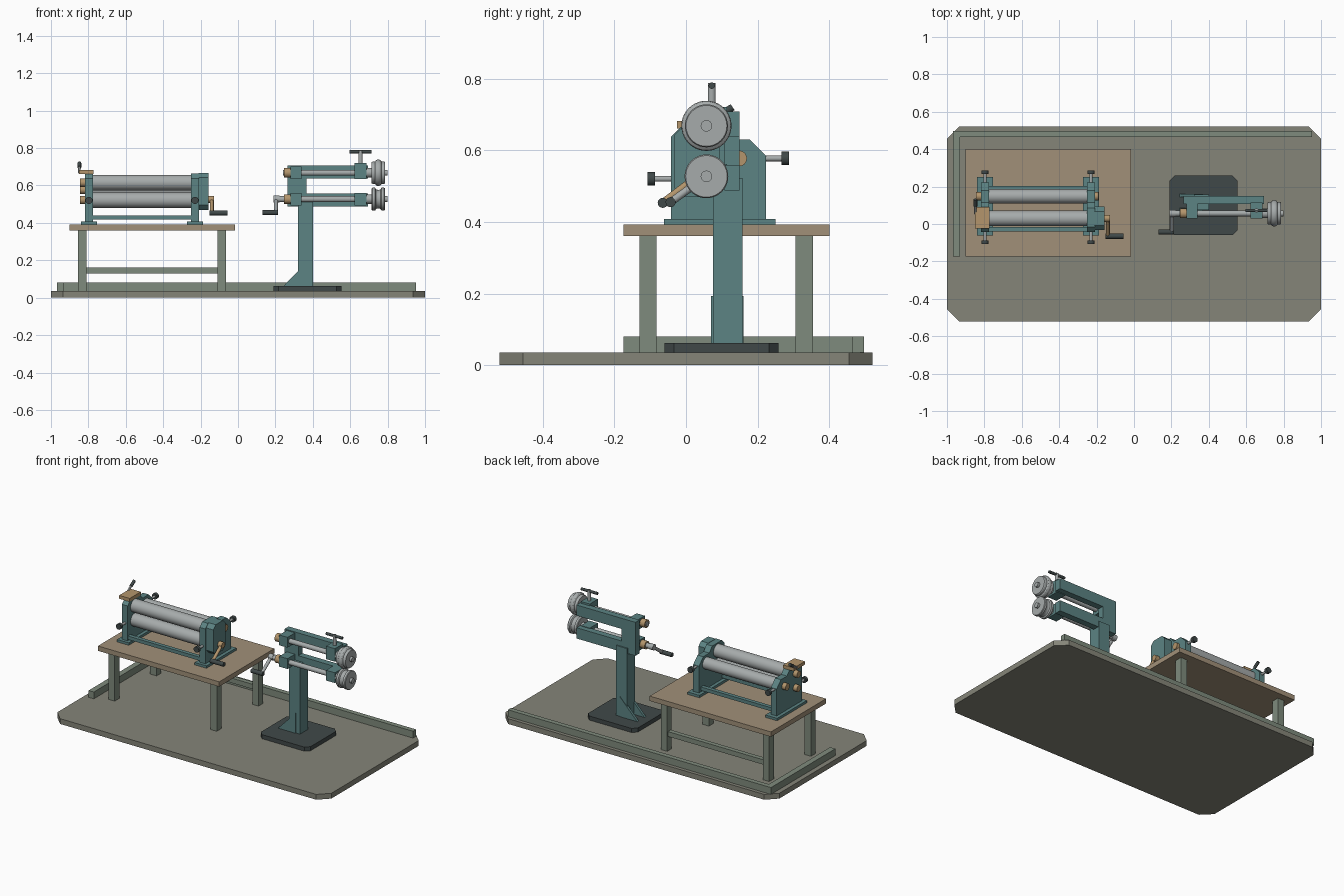
import bpy, bmesh
from math import pi
from mathutils import Vector

if "Cube" in bpy.data.objects:
    bpy.data.objects.remove(bpy.data.objects["Cube"])


def mat(name, r, g, b):
    m = bpy.data.materials.new(name)
    m.diffuse_color = tuple((c / 255) ** 2.2 for c in (r, g, b)) + (1,)
    m.use_nodes = True
    m.node_tree.nodes["Principled BSDF"].inputs["Base Color"].default_value = m.diffuse_color
    return m


FLOOR = mat("floor_grey", 132, 132, 120)
GREEN = mat("sage_paint", 126, 138, 124)
WOOD = mat("bench_wood", 160, 143, 120)
TEAL = mat("teal_paint", 92, 130, 130)
STEEL = mat("steel", 165, 170, 170)
BRASS = mat("brass", 178, 148, 108)
DARK = mat("dark_iron", 66, 74, 74)


def finish(name, bm, m, smooth=False):
    bmesh.ops.recalc_face_normals(bm, faces=bm.faces)
    me = bpy.data.meshes.new(name)
    bm.to_mesh(me)
    bm.free()
    me.materials.append(m)
    ob = bpy.data.objects.new(name, me)
    bpy.context.collection.objects.link(ob)
    if smooth:
        bpy.ops.object.select_all(action='DESELECT')
        ob.select_set(True)
        bpy.context.view_layer.objects.active = ob
        bpy.ops.object.shade_smooth_by_angle(angle=pi / 6)
    return ob


def prism(name, pts, axis, a, b, m):
    """Extrude a 2D outline along x (pts are y,z), y (x,z) or z (x,y)."""
    put = {'x': lambda p, t: (t, p[0], p[1]), 'y': lambda p, t: (p[0], t, p[1]),
           'z': lambda p, t: (p[0], p[1], t)}[axis]
    bm = bmesh.new()
    lo = [bm.verts.new(put(p, a)) for p in pts]
    hi = [bm.verts.new(put(p, b)) for p in pts]
    n = len(pts)
    bm.faces.new(lo)
    bm.faces.new(hi)
    for i in range(n):
        j = (i + 1) % n
        bm.faces.new((lo[i], lo[j], hi[j], hi[i]))
    return finish(name, bm, m)


def box(name, x0, x1, y0, y1, z0, z1, m):
    return prism(name, [(x0, y0), (x1, y0), (x1, y1), (x0, y1)], 'z', z0, z1, m)


def octo(x0, x1, y0, y1, c):
    return [(x0 + c, y0), (x1 - c, y0), (x1, y0 + c), (x1, y1 - c),
            (x1 - c, y1), (x0 + c, y1), (x0, y1 - c), (x0, y0 + c)]


def rod(name, p, q, r, m, n=24):
    p, q = Vector(p), Vector(q)
    bm = bmesh.new()
    bmesh.ops.create_cone(bm, cap_ends=True, segments=n, radius1=r, radius2=r, depth=(q - p).length)
    rot = Vector((0, 0, 1)).rotation_difference(q - p).to_matrix()
    for v in bm.verts:
        v.co = rot @ v.co + (p + q) / 2
    return finish(name, bm, m, True)


def lathe_x(name, prof, y, z, m, n=40):
    """Revolve (x, radius) points about an axis parallel to x."""
    bm = bmesh.new()
    vs = [bm.verts.new((x, y, z + r)) for x, r in prof]
    es = [bm.edges.new(e) for e in zip(vs, vs[1:])]
    bmesh.ops.spin(bm, geom=vs + es, cent=(0, y, z), axis=(1, 0, 0), angle=2 * pi,
                   steps=n, use_duplicate=False)
    bmesh.ops.remove_doubles(bm, verts=bm.verts, dist=1e-5)
    return finish(name, bm, m, True)


# floor slab and low rails
prism("floor_slab", octo(-1, 1, -0.52, 0.52, 0.065), 'z', 0, 0.035, FLOOR)
box("back_rail", -0.968, 0.952, 0.465, 0.497, 0.035, 0.08, GREEN)
box("side_rail", -0.968, -0.93, -0.175, 0.465, 0.035, 0.08, GREEN)

# bench
box("bench_top", -0.9, -0.015, -0.175, 0.4, 0.36, 0.392, WOOD)
for x in (-0.855, -0.11):
    for y in (-0.13, 0.306):
        box("bench_leg", x, x + 0.046, y, y + 0.048, 0.035, 0.36, GREEN)
box("bench_stretcher", -0.81, -0.11, 0.315, 0.345, 0.13, 0.162, GREEN)

# slip roll: end frames, feet, adjusting knobs
side = [(-0.042, 0.408), (0.223, 0.408), (0.223, 0.585), (0.178, 0.63),
        (0.115, 0.63), (0.085, 0.665), (-0.015, 0.665), (-0.042, 0.638)]
for x in (-0.797, -0.23):
    prism("roll_end_frame", side, 'x', x - 0.021, x + 0.021, TEAL)
    box("roll_foot", x - 0.043, x + 0.043, -0.062, 0.25, 0.392, 0.408, TEAL)
    for y, d, z in ((-0.04, -1, 0.52), (0.22, 1, 0.577)):
        rod("adjusting_screw", (x, y - d * 0.01, z), (x, y + d * 0.05, z), 0.008, STEEL, 16)
        rod("adjusting_knob", (x, y + d * 0.047, z), (x, y + d * 0.067, z), 0.019, DARK, 20)
for y in (-0.028, 0.19):
    box("tie_bar", -0.78, -0.25, y - 0.013, y + 0.013, 0.417, 0.44, TEAL)

# slip roll: three rollers with brass bushes
for name, y, z, r in (("upper_roller", 0.03, 0.615, 0.042), ("lower_roller", 0.03, 0.522, 0.042),
                      ("rear_roller", 0.148, 0.577, 0.038)):
    rod(name, (-0.778, y, z), (-0.248, y, z), r, STEEL, 40)
    rod("left_bush", (-0.845, y, z), (-0.81, y, z), 0.022, BRASS)
    rod("right_bush", (-0.215, y, z), (-0.19, y, z), 0.022, BRASS)

# slip roll: gear cover, release latch
prism("gear_cover", octo(-0.033, 0.093, 0.47, 0.667, 0.025), 'x', -0.21, -0.157, TEAL)
box("release_latch", -0.85, -0.773, -0.025, 0.09, 0.66, 0.682, BRASS)
rod("latch_lever", (-0.848, 0.055, 0.67), (-0.848, 0.1, 0.7), 0.007, STEEL, 12)
rod("latch_grip", (-0.848, 0.095, 0.697), (-0.848, 0.13, 0.72), 0.01, DARK, 16)


# crank handles for both machines
def crank(x, d, y, z, dy, dz, m, length):
    rod("crank_hub", (x - d * 0.02, y, z), (x + d * 0.012, y, z), 0.019, m)
    rod("crank_arm", (x, y, z), (x, y + dy, z + dz), 0.0105, m, 16)
    rod("crank_grip", (x - d * 0.012, y + dy, z + dz), (x + d * length, y + dy, z + dz), 0.014, DARK, 20)


crank(-0.14, 1, 0.03, 0.525, -0.095, -0.072, BRASS, 0.085)
crank(0.203, -1, 0.057, 0.527, -0.1, -0.072, STEEL, 0.073)

# bead roller: stand
prism("stand_base", octo(0.19, 0.553, -0.06, 0.258, 0.027), 'z', 0.035, 0.062, DARK)
box("stand_column", 0.32, 0.4, 0.075, 0.158, 0.062, 0.523, TEAL)
for y in (0.07, 0.145):
    prism("stand_gusset", [(0.243, 0.062), (0.37, 0.062), (0.37, 0.193)], 'y', y, y + 0.016, TEAL)

# bead roller: throat frame
prism("throat_frame", [(0.265, 0.487), (0.695, 0.487), (0.695, 0.558), (0.365, 0.558),
                       (0.365, 0.638), (0.695, 0.638), (0.695, 0.708), (0.265, 0.708)],
      'y', 0.108, 0.15, TEAL)

# bead roller: shafts, bearings and bushes
for z, x0 in ((0.668, 0.24), (0.527, 0.19)):
    rod("drive_shaft", (x0, 0.057, z), (0.8, 0.057, z), 0.016, STEEL)
    rod("shaft_bush", (0.245, 0.057, z), (0.285, 0.057, z), 0.026, BRASS)
    box("rear_bearing", 0.28, 0.34, 0.03, 0.115, z - 0.034, z + 0.034, TEAL)
    top = 0.052 if z > 0.6 else 0.034
    box("front_bearing", 0.622, 0.687, 0.03, 0.115, z - 0.034, z + top, TEAL)
    rod("wheel_collar", (0.685, 0.057, z), (0.72, 0.057, z), 0.025, STEEL)

# bead roller: forming wheels
lathe_x("upper_bead_wheel", [(0.715, 0), (0.715, 0.057), (0.72, 0.06), (0.733, 0.06), (0.738, 0.067),
                             (0.745, 0.07), (0.755, 0.07), (0.762, 0.067), (0.767, 0.06),
                             (0.78, 0.06), (0.785, 0.057), (0.785, 0)], 0.057, 0.668, STEEL)
lathe_x("lower_bead_wheel", [(0.715, 0), (0.715, 0.058), (0.719, 0.061), (0.733, 0.061), (0.738, 0.053),
                             (0.745, 0.05), (0.755, 0.05), (0.762, 0.053), (0.767, 0.061),
                             (0.781, 0.061), (0.785, 0.058), (0.785, 0)], 0.057, 0.527, STEEL)

# bead roller: pressure screw with cross handle
rod("pressure_screw", (0.655, 0.072, 0.7), (0.655, 0.072, 0.788), 0.011, STEEL, 20)
rod("cross_handle", (0.595, 0.072, 0.78), (0.713, 0.072, 0.78), 0.009, DARK, 16)
